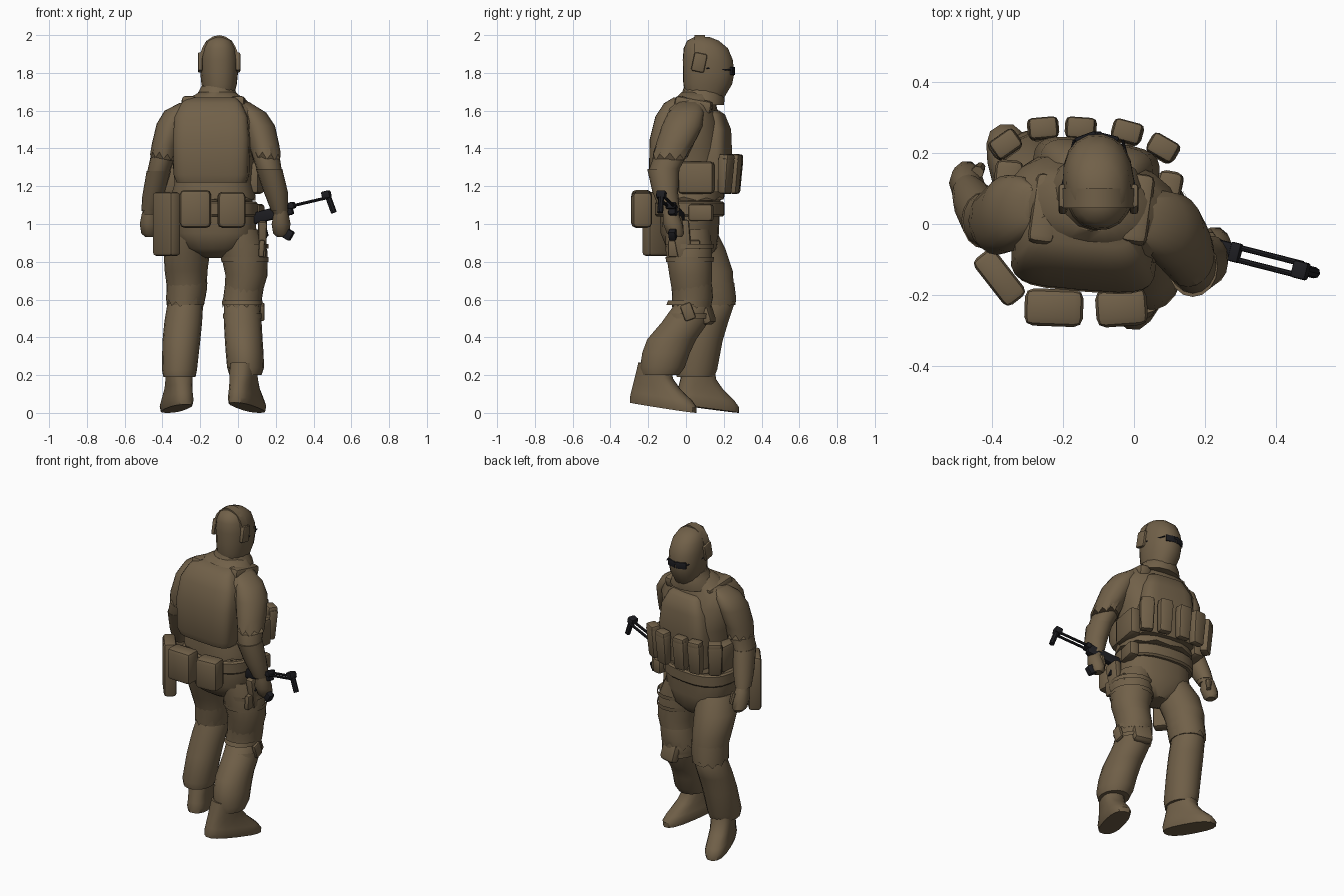
import bpy, bmesh, math
from mathutils import Vector, Matrix, Euler


def material(name, rgb):
    m = bpy.data.materials.new(name)
    m.diffuse_color = (*rgb, 1)
    return m


CLOTH = material("drab_brown", (0.165, 0.118, 0.066))
BLACK = material("gun_black", (0.012, 0.012, 0.015))


def finish(name, bm, mat, angle=40):
    bmesh.ops.recalc_face_normals(bm, faces=bm.faces)
    me = bpy.data.meshes.new(name)
    bm.to_mesh(me)
    bm.free()
    me.materials.append(mat)
    me.shade_smooth()
    me.set_sharp_from_angle(angle=math.radians(angle))
    ob = bpy.data.objects.new(name, me)
    bpy.context.collection.objects.link(ob)
    return ob


def loft(name, rings, yaw=0, power=2, n=16, jag=0, mat=CLOTH, caps=True):
    """Skin horizontal rings (x, y, z, rx, ry); jag makes the first edge ragged."""
    bm = bmesh.new()
    ca, sa = math.cos(math.radians(yaw)), math.sin(math.radians(yaw))
    rows = []
    for k, (x, y, z, rx, ry) in enumerate(rings):
        row = []
        for i in range(n):
            c, s = math.cos(math.tau * i / n), math.sin(math.tau * i / n)
            u = rx * math.copysign(abs(c) ** (2 / power), c)
            v = ry * math.copysign(abs(s) ** (2 / power), s)
            dz = jag * (-1) ** i * (1 + .5 * math.sin(i * 2.3)) if k == 0 else 0
            row.append(bm.verts.new((x + u * ca - v * sa, y + u * sa + v * ca, z + dz)))
        rows.append(row)
    for a, b in zip(rows, rows[1:]):
        for i in range(n):
            j = (i + 1) % n
            bm.faces.new((a[i], a[j], b[j], b[i]))
    if caps:
        bm.faces.new(rows[0])
        bm.faces.new(rows[-1])
    return finish(name, bm, mat)


def box(name, loc, size, rot=(0, 0, 0), bevel=0.02, taper=1.0, mat=CLOTH):
    """Bevelled box, its lower end scaled by taper."""
    bm = bmesh.new()
    bmesh.ops.create_cube(bm, size=1)
    for v in bm.verts:
        if v.co.z < 0:
            v.co.x *= taper
            v.co.y *= taper
    bmesh.ops.transform(bm, matrix=Matrix.Diagonal((*size, 1)), verts=bm.verts)
    if bevel:
        bmesh.ops.bevel(bm, geom=bm.edges[:], offset=bevel, segments=2, profile=0.5, affect='EDGES')
    r = Euler([math.radians(a) for a in rot]).to_matrix().to_4x4()
    bmesh.ops.transform(bm, matrix=Matrix.Translation(loc) @ r, verts=bm.verts)
    return finish(name, bm, mat)


def rod(name, a, b, r, mat=BLACK, n=8, r2=None):
    a, b = Vector(a), Vector(b)
    bm = bmesh.new()
    bmesh.ops.create_cone(bm, cap_ends=True, segments=n, radius1=r, radius2=r2 or r, depth=(b - a).length)
    q = (b - a).to_track_quat('Z', 'Y').to_matrix().to_4x4()
    bmesh.ops.transform(bm, matrix=Matrix.Translation((a + b) / 2) @ q, verts=bm.verts)
    return finish(name, bm, mat)


# Torso, turned slightly to its right
YAW = -8
loft("torso", [(-.13, .02, 1.0, .21, .15), (-.13, .02, 1.12, .21, .16), (-.13, .02, 1.2, .205, .17),
               (-.13, .03, 1.4, .225, .18), (-.12, .03, 1.54, .25, .16), (-.12, .03, 1.61, .22, .13),
               (-.115, .05, 1.67, .14, .10), (-.11, .07, 1.7, .09, .09)], YAW, 2.4, 20)
loft("vest_back", [(-.14, -.09, 1.22, .185, .085), (-.14, -.09, 1.26, .2, .1), (-.14, -.085, 1.45, .205, .1),
                   (-.14, -.065, 1.57, .195, .09), (-.14, -.04, 1.64, .16, .07),
                   (-.14, -.02, 1.67, .13, .04)], -5, 4, 24)
loft("vest_front", [(-.11, .13, 1.17, .18, .095), (-.11, .135, 1.35, .18, .10), (-.11, .135, 1.5, .16, .095),
                    (-.11, .12, 1.58, .12, .08), (-.11, .11, 1.6, .1, .06)], YAW, 4, 24)
for side, x in (("left", -.25), ("right", .01)):
    box(side + "_shoulder_strap", (x, .04, 1.63), (.075, .2, .07), (-10, 0, YAW), .02)
loft("waist_belt", [(-.13, .02, 1.04, .225, .17), (-.13, .02, 1.05, .235, .18), (-.13, .02, 1.11, .235, .18),
                    (-.13, .02, 1.12, .225, .17)], YAW, 2.5, 20)
loft("jacket_hem", [(-.13, .02, 1.135, .225, .18), (-.13, .02, 1.16, .222, .18), (-.13, .02, 1.22, .205, .175)],
     YAW, 2.5, 20, jag=.008)
loft("pelvis", [(-.12, .05, .82, .05, .07), (-.12, .03, .87, .17, .13), (-.125, .02, .95, .225, .15),
                (-.125, .02, 1.06, .22, .155)], YAW, 2.4, 20)

# Neck and head
loft("scarf", [(-.11, .08, 1.63, .14, .12), (-.11, .085, 1.67, .125, .12), (-.11, .09, 1.7, .1, .11),
               (-.11, .09, 1.73, .085, .1)], 10, 2, 14)
loft("head", [(-.1, .1, 1.64, .07, .085), (-.1, .105, 1.69, .082, .11), (-.1, .115, 1.74, .094, .13),
              (-.1, .12, 1.8, .1, .137), (-.1, .115, 1.87, .1, .133), (-.1, .105, 1.93, .09, .118),
              (-.1, .09, 1.97, .068, .085), (-.1, .085, 1.99, .03, .04)], 4, 2.2, 18)
# Glasses hugging the face
for x, turn in ((-.137, 20), (-.073, -14)):
    box("lens", (x, .245, 1.81), (.062, .014, .042), (0, 0, turn), .005, mat=BLACK)
box("lens_bridge", (-.105, .254, 1.818), (.03, .012, .018), bevel=.004, mat=BLACK)
for s in (-1, 1):
    x = -.1 + s * .1
    rod("glasses_arm", (x, .11, 1.825), (-.1 + s * .068, .236, 1.815), .004)
    box("ear_cup", (x, .07, 1.855), (.025, .07, .1), (-12, 0, 0), .01)
    box("ear_strap", (x, .085, 1.835), (.012, .012, .05), bevel=0, mat=BLACK)
# Headset band arching over the head
arc = [math.pi * i / 10 for i in range(11)]
pts = [(-.1 - .1 * math.cos(a), .07, 1.86 + .133 * math.sin(a)) for a in arc]
bm = bmesh.new()
rows = [[bm.verts.new((-.1 + (x + .1) * k, y + d, 1.86 + (z - 1.86) * k))
         for k, d in ((1.05, -.025), (1.05, .03), (.9, .03), (.9, -.025))] for x, y, z in pts]
for a, b in zip(rows, rows[1:]):
    for i in range(4):
        bm.faces.new((a[i], a[(i + 1) % 4], b[(i + 1) % 4], b[i]))
bm.faces.new(rows[0])
bm.faces.new(rows[-1])
finish("headset_band", bm, CLOTH)

# Arms: ragged sleeve pieces over each arm
loft("left_arm", [(-.465, .09, 1.05, .038, .045), (-.445, .05, 1.16, .054, .064), (-.42, .01, 1.28, .06, .078),
                  (-.385, .01, 1.4, .068, .09), (-.36, .03, 1.52, .07, .1), (-.33, .05, 1.59, .06, .085),
                  (-.28, .05, 1.635, .04, .06)])
loft("left_sleeve", [(-.395, .01, 1.36, .07, .09), (-.385, .01, 1.42, .072, .097), (-.355, .03, 1.53, .076, .108),
                     (-.325, .045, 1.6, .064, .09), (-.28, .05, 1.64, .03, .05)], n=20, jag=.016)
loft("left_cuff", [(-.465, .085, 1.07, .046, .054), (-.45, .06, 1.14, .058, .066), (-.42, .01, 1.28, .064, .08)])
loft("right_arm", [(.225, -.08, 1.05, .035, .042), (.195, -.11, 1.18, .058, .065), (.165, -.115, 1.29, .066, .08),
                   (.14, -.07, 1.39, .075, .09), (.11, -.02, 1.51, .08, .1), (.075, .0, 1.58, .07, .09),
                   (.02, .02, 1.635, .04, .06)])
loft("right_sleeve", [(.152, -.085, 1.36, .074, .092), (.138, -.06, 1.42, .08, .1), (.11, -.02, 1.52, .086, .108),
                      (.075, .0, 1.59, .074, .095), (.02, .02, 1.645, .04, .06)], n=20, jag=.016)
loft("right_cuff", [(.22, -.085, 1.07, .045, .052), (.2, -.11, 1.17, .064, .068), (.165, -.12, 1.29, .07, .085)])
for side, x, y, t in (("left", -.47, .115, .03), ("right", .228, -.07, -.015)):
    loft(side + "_hand", [(x + .005, y + .02, .93, .025, .03), (x, y + .015, .95, .042, .048),
                          (x, y, 1.0, .05, .053), (x, y - .01, 1.05, .04, .045), (x, y - .02, 1.08, .032, .037)], n=10)
    rod(side + "_thumb", (x + t, y + .03, 1.04), (x + t * 1.3, y + .045, .975), .018, CLOTH, 8, .014)

# Legs: the right one trails, the left one leads
loft("right_thigh", [(.02, .04, .56, .095, .095), (.03, .03, .64, .1, .105), (.045, .025, .73, .112, .115),
                     (.03, .015, .86, .125, .125), (.0, .01, .97, .11, .12)], n=18)
loft("right_shin", [(.04, -.135, .2, .085, .1), (.04, -.125, .24, .098, .12), (.035, -.105, .32, .1, .128),
                    (.03, -.075, .39, .1, .132), (.025, -.005, .48, .1, .125), (.02, .035, .57, .095, .1),
                    (.02, .04, .6, .08, .08)], n=18)
loft("right_knee_cloth", [(.02, .03, .57, .105, .105), (.025, .035, .61, .103, .108), (.035, .03, .68, .104, .108)],
     n=24, jag=.013, caps=False)
loft("left_thigh", [(-.275, .15, .57, .095, .11), (-.27, .145, .65, .105, .11), (-.275, .125, .75, .113, .125),
                    (-.27, .08, .87, .125, .13), (-.24, .04, .97, .11, .12)], n=18)
loft("left_shin", [(-.31, .05, .19, .085, .1), (-.31, .055, .23, .093, .112), (-.3, .09, .38, .1, .105),
                   (-.29, .12, .48, .1, .105), (-.28, .15, .57, .095, .105), (-.275, .15, .61, .08, .09)], n=18)
loft("left_knee_cloth", [(-.28, .15, .58, .1, .115), (-.275, .148, .62, .105, .116), (-.27, .14, .69, .108, .115)],
     n=24, jag=.013, caps=False)


def boot(name, heel, toe, lift):
    """Boot from heel to toe point, with the heel raised by lift."""
    h, t = Vector(heel), Vector(toe)
    d = t - h
    length, f = d.length, d.normalized()
    rings = [(0, 1, .062, .0), (0, 1.0, .07, .03), (.02, .93, .066, .06), (.06, .75, .063, .11),
             (.1, .63, .066, .16), (.14, .6, .066, .22)]
    data = []
    for a, b, w, z in rings:
        c = h + f * length * (a + b) / 2
        data.append((c.x, c.y, z, length * (b - a) / 2, w))
    ob = loft(name, data, math.degrees(math.atan2(d.y, d.x)), 2.6, 16)
    for v in ob.data.vertices:
        s = (v.co.xy - h).dot(f) / length
        v.co.z += lift * max(0, 1 - s)


boot("right_boot", (-.02, -.295), (.115, .055), .055)
boot("left_boot", (-.275, -.055), (-.375, .28), .045)
# Right knee pad with straps
box("knee_pad", (.03, .105, .54), (.12, .06, .15), (18, 0, -15), .025)
for z in (.5, .57):
    loft("knee_strap", [(.025, .015, z, .105, .12), (.025, .02, z + .025, .105, .115)], n=16, caps=False)
box("knee_buckle", (.128, .01, .535), (.025, .06, .09), (20, 0, 0), .01)

# Pouches on the belt behind
box("back_pouch_left", (-.225, -.235, 1.08), (.165, .105, .2), (0, 0, -2), .025)
box("back_pouch_right", (-.035, -.235, 1.075), (.145, .105, .19), (0, 0, 4), .025)
box("hip_bag", (-.378, -.15, 1.0), (.165, .075, .34), (0, 0, -52), .02)
# Magazine pouches across the chest
for i, (x, y, a) in enumerate(((-.36, .22, 35), (-.255, .265, 5), (-.15, .265, -4), (-.02, .255, -15), (.08, .21, -30))):
    box(f"magazine_pouch_{i + 1}", (x, y, 1.255), (.09, .06, .19), (-4, 0, a), .015, .85)
    box(f"pouch_flap_{i + 1}", (x, y + .004, 1.34), (.08, .06, .06), (-4, 0, a), .012)
# Side pouches
box("right_side_pouch", (.09, .055, 1.245), (.07, .19, .17), (0, 0, -10), .02)
box("left_side_pouch", (-.355, .1, 1.245), (.08, .16, .17), (0, 0, -5), .02)
box("belt_pouch", (.1, .08, 1.06), (.06, .13, .09), (0, 0, -12), .015)
# Thigh holster with straps
box("holster", (.13, -.02, .92), (.05, .1, .2), (8, 0, 0), .015, .75)
box("holster_plate", (.125, -.01, .87), (.03, .17, .09), (0, 4, 0), .01)
for z in (.8, .87):
    loft("thigh_strap", [(.037, .02, z, .125, .128), (.035, .02, z + .025, .126, .13)], n=18, caps=False)

# Submachine gun with skeleton stock
box("gun_receiver", (.185, -.05, 1.055), (.22, .04, .06), (0, -14, -14), .008, mat=BLACK)
rod("gun_barrel", (.09, -.02, 1.03), (.05, -.01, 1.015), .016)
box("gun_magazine", (.13, -.03, .99), (.035, .028, .12), (0, -14, -14), .005, mat=BLACK)
box("gun_grip", (.265, -.07, .945), (.05, .04, .055), (0, 30, -14), .008, mat=BLACK)
for dy in (-.018, .018):
    rod("stock_rod", (.24, -.07 + dy, 1.085), (.475, -.13 + dy, 1.14), .008)
box("stock_hinge", (.285, -.08, 1.098), (.03, .055, .035), (0, -14, -14), .006, mat=BLACK)
box("stock_top", (.468, -.13, 1.155), (.045, .05, .04), (0, -14, -14), .008, mat=BLACK)
rod("stock_butt", (.468, -.128, 1.17), (.508, -.137, 1.06), .016)
